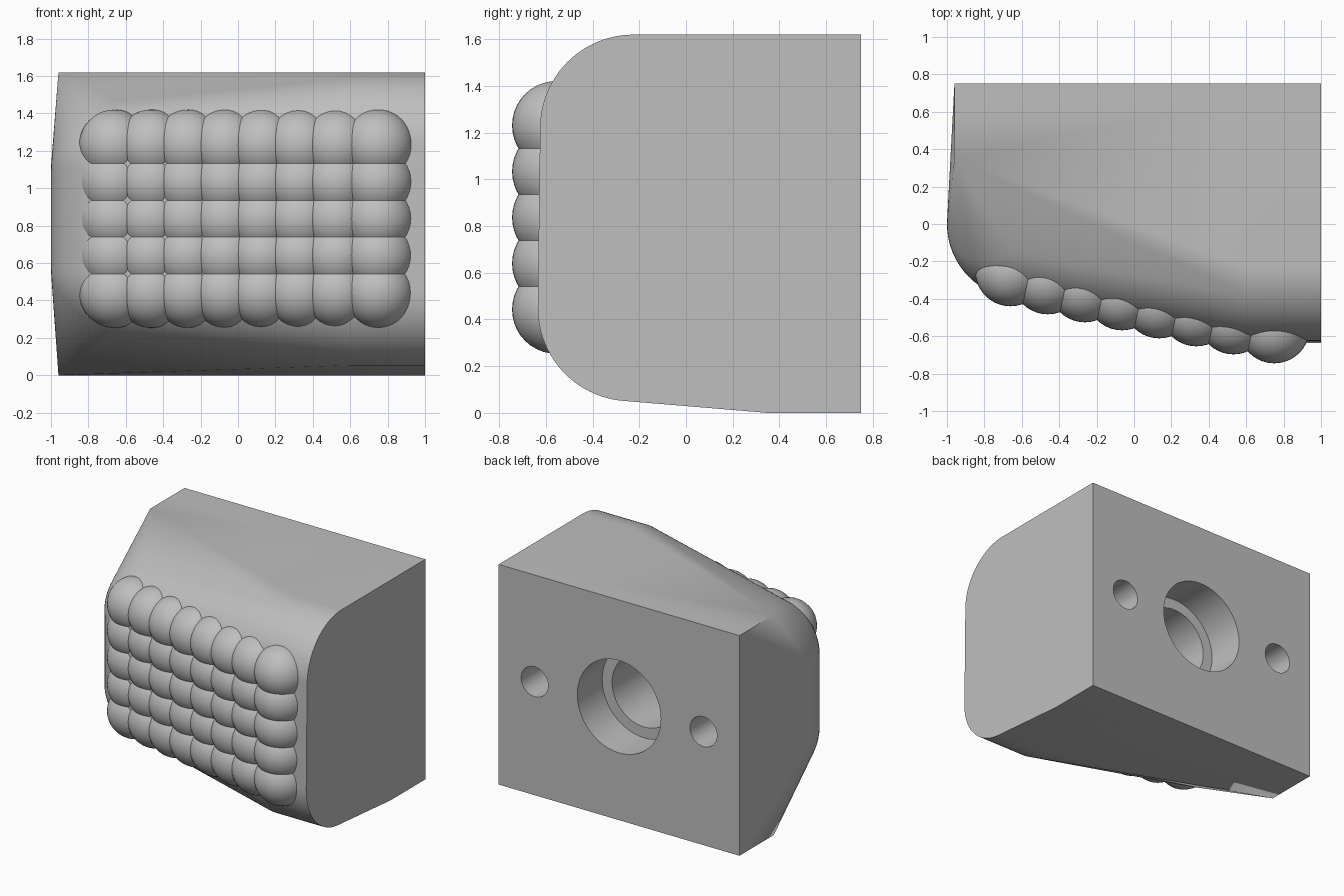
import bpy, bmesh, math
from mathutils import Matrix, Vector

cube = bpy.data.objects.get("Cube")
if cube:
    bpy.data.objects.remove(cube, do_unlink=True)

grey = bpy.data.materials.new("light grey")
grey.use_nodes = True
colour = (0.52, 0.52, 0.52, 1)
grey.diffuse_color = colour
grey.node_tree.nodes["Principled BSDF"].inputs["Base Color"].default_value = colour


def make_object(name, bm):
    mesh = bpy.data.meshes.new(name)
    bm.to_mesh(mesh)
    bm.free()
    mesh.materials.append(grey)
    obj = bpy.data.objects.new(name, mesh)
    bpy.context.collection.objects.link(obj)
    return obj


def select_only(obj):
    bpy.ops.object.select_all(action='DESELECT')
    obj.select_set(True)
    bpy.context.view_layer.objects.active = obj


# Body: hull around a rounded end profile, two corner balls and a flat back
BACK, HEIGHT, ROUND = 0.75, 1.62, 0.4
bm = bmesh.new()
for x in (-0.96, 1):
    for y in (0.35, BACK):
        for z in (0, HEIGHT):
            bm.verts.new((x, y, z))
for x in (0.6, 1):
    for cy, cz, start in ((-0.225, HEIGHT - ROUND, 90), (-0.235, 0.45, 180)):
        for i in range(25):
            a = math.radians(start + i * 90 / 24)
            bm.verts.new((x, cy + ROUND * math.cos(a), cz + ROUND * math.sin(a)))
for z in (0.57, 1.1):
    bmesh.ops.create_uvsphere(bm, u_segments=64, v_segments=32, radius=ROUND,
                              matrix=Matrix.Translation((-0.6, 0, z)))
for face in list(bm.faces):
    bm.faces.remove(face)
for edge in list(bm.edges):
    bm.edges.remove(edge)
bmesh.ops.convex_hull(bm, input=bm.verts)
loose = [v for v in bm.verts if not v.link_faces]
bmesh.ops.delete(bm, geom=loose, context='VERTS')
bmesh.ops.dissolve_limit(bm, angle_limit=math.radians(0.2),
                         verts=bm.verts, edges=bm.edges)
bmesh.ops.recalc_face_normals(bm, faces=bm.faces)
body = make_object("body", bm)

# Mounting holes in the back: stepped centre bore and two screw holes
HOLE_X, HOLE_Z = 0.02, 0.835
holes = ((0, 0.34, 0.29), (0, 0.26, 0.87), (-0.687, 0.11, 0.5), (0.687, 0.11, 0.5))
for dx, radius, depth in holes:
    bm = bmesh.new()
    length = depth + 0.1
    place = Matrix.Translation((HOLE_X + dx, BACK - depth + length / 2, HOLE_Z))
    bmesh.ops.create_cone(bm, cap_ends=True, segments=64, radius1=radius,
                          radius2=radius, depth=length,
                          matrix=place @ Matrix.Rotation(math.pi / 2, 4, 'X'))
    cutter = make_object("hole_cutter", bm)
    cutter.hide_render = True
    cut = body.modifiers.new("hole", 'BOOLEAN')
    cut.operation = 'DIFFERENCE'
    cut.solver = 'EXACT'
    cut.object = cutter
    select_only(body)
    bpy.ops.object.modifier_apply(modifier=cut.name)
    bpy.data.objects.remove(cutter, do_unlink=True)
select_only(body)
bpy.ops.object.shade_smooth_by_angle(angle=math.radians(25))

# Front bumps: five rows of eight balls following the slanted front
first, last = Vector((-0.66, -0.25, 0)), Vector((0.532, -0.507, 0))
columns = [first.lerp(last, i / 6) for i in range(7)] + [Vector((0.75, -0.555, 0))]
bm = bmesh.new()
for column in columns:
    for row in range(5):
        centre = column + Vector((0, 0, 0.443 + row * 0.197))
        bmesh.ops.create_uvsphere(bm, u_segments=40, v_segments=20, radius=0.19,
                                  matrix=Matrix.Translation(centre))
bumps = make_object("front_bumps", bm)
select_only(bumps)
bpy.ops.object.shade_smooth()
